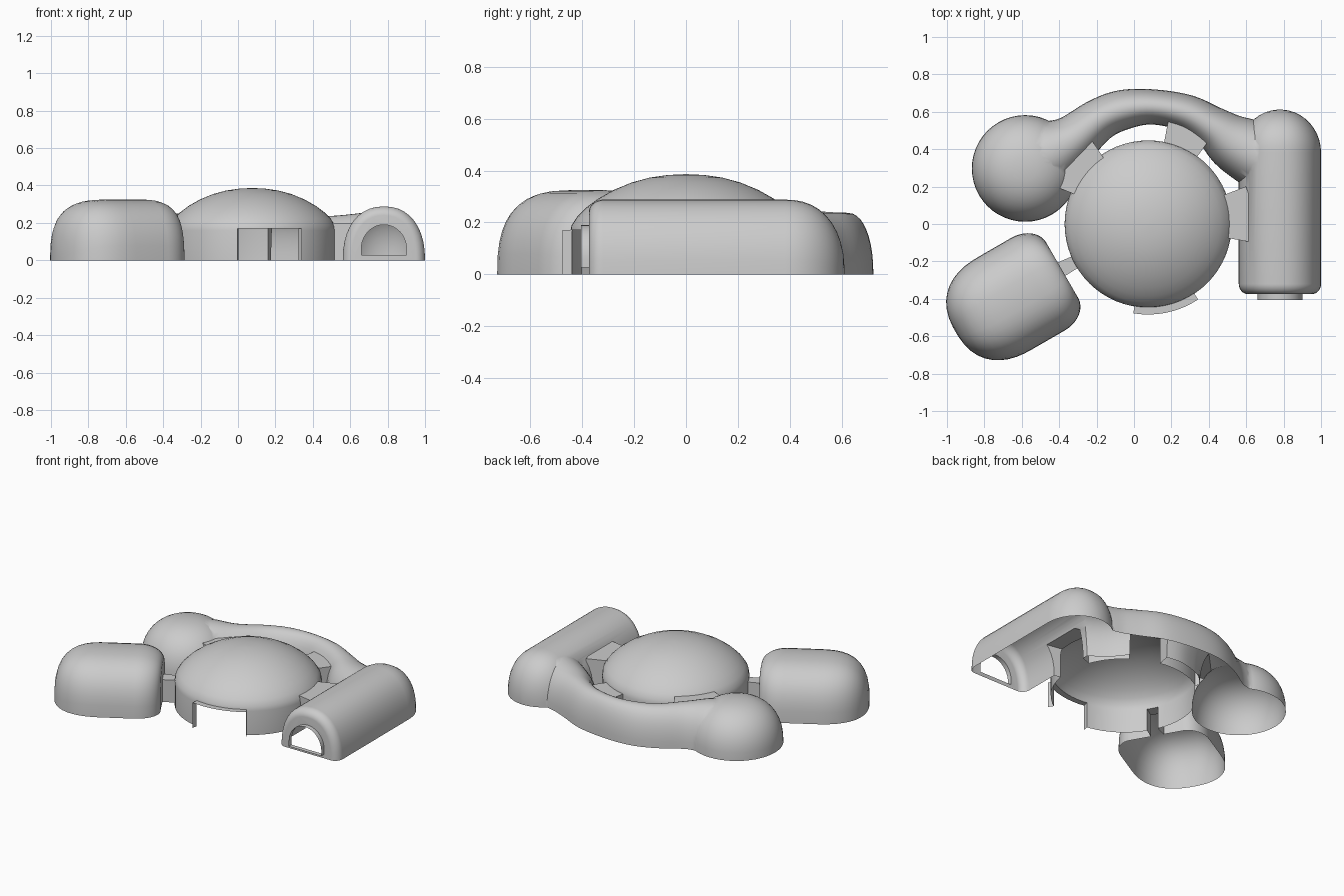
import bpy, bmesh
from math import cos, sin, pi, radians, atan2, hypot
from mathutils import Vector

if "Cube" in bpy.data.objects:
    bpy.data.objects.remove(bpy.data.objects["Cube"])

DOME = (0.076, 0.0)
parts = []


def solid(name, rings):
    """Closed solid skinned over equal-length rings of points."""
    bm = bmesh.new()
    vs = [[bm.verts.new(p) for p in r] for r in rings]
    n = len(rings[0])
    for a, b in zip(vs, vs[1:]):
        for i in range(n):
            j = (i + 1) % n
            bm.faces.new((a[i], a[j], b[j], b[i]))
    bm.faces.new(vs[0])
    bm.faces.new(vs[-1][::-1])
    bmesh.ops.recalc_face_normals(bm, faces=bm.faces)
    me = bpy.data.meshes.new(name)
    bm.to_mesh(me)
    bm.free()
    ob = bpy.data.objects.new(name, me)
    bpy.context.collection.objects.link(ob)
    parts.append(ob)
    return ob


def revolve(name, c, profile, n=48):
    return solid(name, [[(c[0] + r * cos(2 * pi * i / n), c[1] + r * sin(2 * pi * i / n), z)
                         for i in range(n)] for r, z in profile])


def arch_loft(name, stations, p=2.3, depth=0.1, n=20):
    """Arched tube through stations (x, y, half width, height)."""
    rings = []
    for k, (x, y, w, h) in enumerate(stations):
        a, b = stations[max(k - 1, 0)], stations[min(k + 1, len(stations) - 1)]
        d = Vector((b[0] - a[0], b[1] - a[1])).normalized()
        side = (d.y, -d.x)
        ring = []
        for i in range(n + 1):
            t = pi * i / n
            c, s = cos(t), max(sin(t), 0)
            u = w * abs(c) ** (2 / p) * (1 if c >= 0 else -1)
            ring.append((x + side[0] * u, y + side[1] * u, h * s ** (2 / p)))
        for u in (-w, w):
            ring.append((x + side[0] * u, y + side[1] * u, -depth))
        rings.append(ring)
    return solid(name, rings)


def module(name, p0, p1, w, h, end0, end1, p, depth):
    """Straight arched module; end = (length, width inset, width power, height inset, height power)."""
    p0, p1 = Vector(p0), Vector(p1)
    d = (p1 - p0).normalized()

    def end(origin, direction, e):
        L, rw, qw, rh, qh = e
        out = []
        for i in range(11):
            u = cos(radians(3 + 87 * i / 10))
            pos = origin + direction * L * (1 - u)
            out.append((pos.x, pos.y, w - rw + rw * (1 - u ** qw) ** (1 / qw),
                        h - rh + rh * (1 - u ** qh) ** (1 / qh)))
        return out
    return arch_loft(name, end(p0, d, end0) + end(p1, -d, end1)[::-1], p, depth)


def catmull(pts, steps=5):
    out = []
    for k in range(len(pts) - 1):
        q = [Vector(pts[min(max(k + o, 0), len(pts) - 1)]) for o in (-1, 0, 1, 2)]
        for i in range(steps):
            t = i / steps
            out.append(tuple(0.5 * (2 * q[1] + (q[2] - q[0]) * t
                       + (2 * q[0] - 5 * q[1] + 4 * q[2] - q[3]) * t * t
                       + (3 * q[1] - q[0] - 3 * q[2] + q[3]) * t ** 3)))
    return out + [tuple(pts[-1])]


def sector(name, a0, a1, r1, h, depth, n=8):
    """Passage radiating from the dome between two angles."""
    rings = []
    for i in range(n + 1):
        a = radians(a0 + (a1 - a0) * i / n)
        rings.append([(DOME[0] + r * cos(a), DOME[1] + r * sin(a), z)
                      for r, z in ((0.3, -depth), (r1, -depth), (r1, h), (0.3, h))])
    return solid(name, rings)


# central dome
revolve("central_dome", DOME, [(0.447, -0.12), (0.447, 0.16), (0.442, 0.188), (0.42, 0.222),
        (0.385, 0.257), (0.34, 0.291), (0.28, 0.325), (0.21, 0.354), (0.14, 0.373),
        (0.07, 0.383), (0.01, 0.386)], 64)

# side module with rounded rear
module("side_module", (0.78, -0.375), (0.78, 0.612), 0.22, 0.288,
       (0.055, 0.05, 2, 0.05, 2), (0.23, 0.22, 2, 0.288, 2.3), 2.25, 0.1)

# rear pod
revolve("rear_pod", (-0.582, 0.297), [(0.284, -0.11)] + [
    (0.284 * cos(radians(t)) ** 0.85 + 0.001, 0.285 * sin(radians(t)) ** 0.85)
    for t in range(0, 90, 8)])

# curved rear corridor
arch_loft("rear_corridor", catmull([
    (-0.6, 0.3, 0.2, 0.26), (-0.46, 0.37, 0.19, 0.268), (-0.33, 0.445, 0.14, 0.25),
    (-0.19, 0.555, 0.115, 0.24), (-0.06, 0.61, 0.107, 0.238), (0.1, 0.626, 0.094, 0.236),
    (0.28, 0.592, 0.1, 0.236), (0.42, 0.515, 0.115, 0.236), (0.54, 0.43, 0.155, 0.24),
    (0.72, 0.34, 0.19, 0.26)]), 2.15, 0.13)

# detached front pod, turned 30 degrees
d, nrm = Vector((0.866, 0.5)), Vector((-0.5, 0.866))
module("front_pod", d * -1.115 + nrm * -0.022, d * -0.456 + nrm * -0.022, 0.286, 0.325,
       (0.31, 0.286, 2.4, 0.325, 3), (0.15, 0.115, 2, 0.08, 2), 2.6, 0.1)

# passages around the dome
for name, a0, a1, r1, h, dep in [
        ("front_entry", -99.5, -56.5, 0.484, 0.171, 0.14),
        ("side_passage", -10, 21, 0.56, 0.2, 0.15),
        ("rear_passage", 54, 79, 0.58, 0.171, 0.16),
        ("rear_pod_passage", 124, 158, 0.57, 0.21, 0.17),
        ("front_pod_passage", 203, 212, 0.6, 0.15, 0.18)]:
    sector(name, a0, a1, r1, h, dep)

# arched doorway of the side module
arch = [(0.78 + 0.121 * cos(pi * i / 20), 0.06 + 0.13 * sin(pi * i / 20)) for i in range(21)]
arch = [(0.901, 0.027)] + arch + [(0.659, 0.027)]
solid("side_doorway", [[(x, y, z) for x, z in arch] for y in (-0.405, -0.3)])

# fuse all parts into one shell
shell = parts[0]
bpy.context.view_layer.objects.active = shell
for ob in parts[1:]:
    m = shell.modifiers.new("fuse", 'BOOLEAN')
    m.operation, m.solver, m.object = 'UNION', 'EXACT', ob
    bpy.ops.object.modifier_apply(modifier=m.name)
    bpy.data.objects.remove(ob)
shell.name = "habitat_shell"

# open the underside and the two doorways
bm = bmesh.new()
bm.from_mesh(shell.data)
bmesh.ops.bisect_plane(bm, geom=bm.verts[:] + bm.edges[:] + bm.faces[:], dist=1e-5,
                       plane_co=(0, 0, 0), plane_no=(0, 0, 1), clear_inner=True)
bm.normal_update()
gone = []
for f in bm.faces:
    c = f.calc_center_median()
    x, y = c.x - DOME[0], c.y - DOME[1]
    ang = atan2(y, x) * 180 / pi
    entry = (-99.5 < ang < -56.5 and hypot(x, y) > 0.47 and c.z < 0.165
             and (f.normal.x * x + f.normal.y * y) > 0.9 * hypot(x, y))
    door = abs(c.x - 0.78) < 0.13 and c.y < -0.4 and f.normal.y < -0.9
    if entry or door:
        gone.append(f)
bmesh.ops.delete(bm, geom=gone, context='FACES')
bm.to_mesh(shell.data)
bm.free()
shell.select_set(True)
bpy.ops.object.shade_smooth_by_angle(angle=radians(45))
